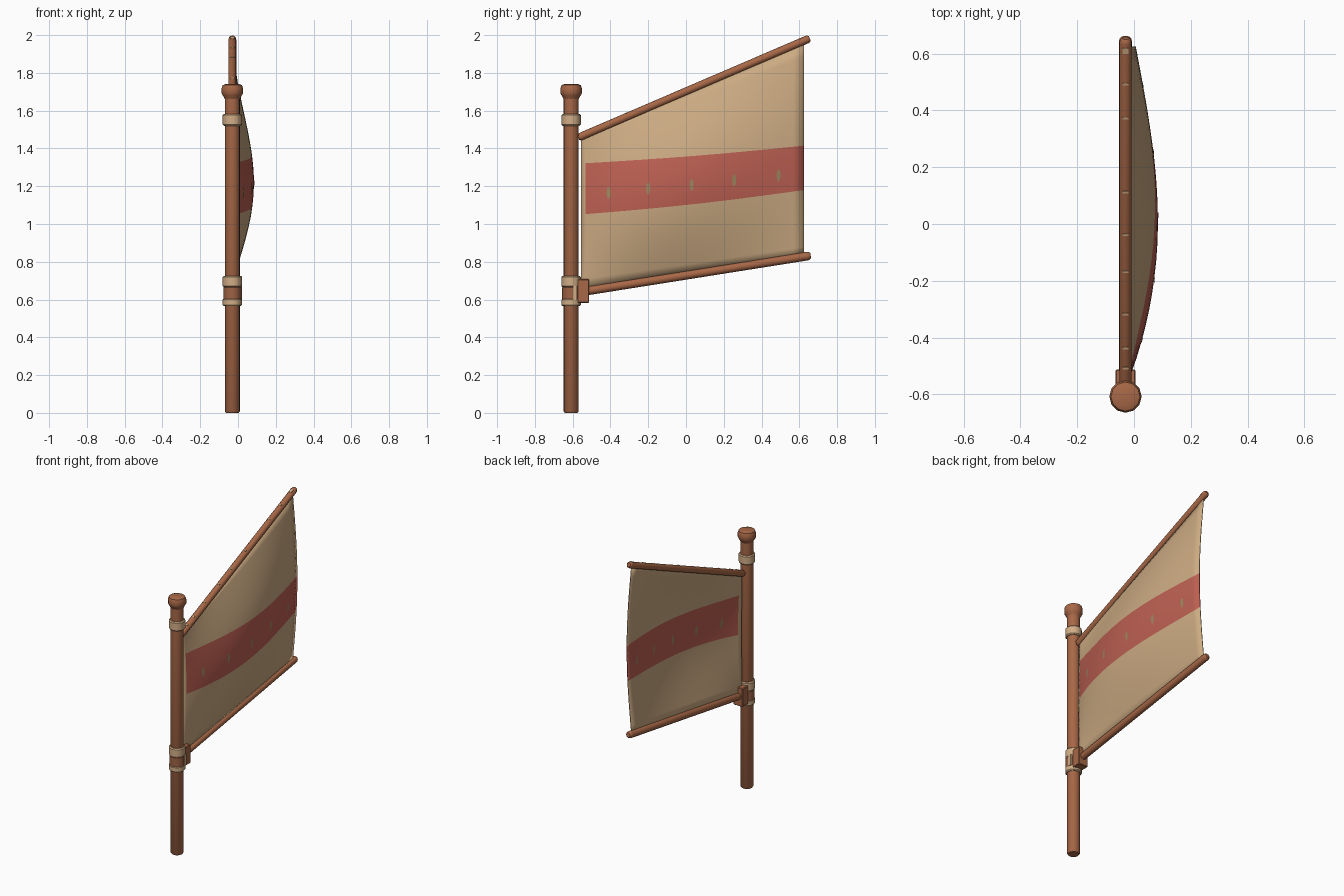
import bpy, bmesh, math
from mathutils import Vector

if "Cube" in bpy.data.objects:
    bpy.data.objects.remove(bpy.data.objects["Cube"])

def material(name, rgb):
    m = bpy.data.materials.new(name)
    m.diffuse_color = (*rgb, 1)
    m.use_nodes = True
    m.node_tree.nodes["Principled BSDF"].inputs["Base Color"].default_value = m.diffuse_color
    return m

WOOD = material("brown_wood", (0.39, 0.138, 0.063))
BAND = material("dark_wood_band", (0.34, 0.125, 0.058))
ROPE = material("pale_rope", (0.64, 0.42, 0.24))
CLOTH = material("tan_cloth", (0.597, 0.402, 0.223))
RED = material("red_stripe", (0.50, 0.115, 0.083))
MARK = material("olive_mark", (0.33, 0.24, 0.11))

MX, MY = -0.03, -0.608      # mast axis

def finish(name, bm, mats, angle=40):
    bmesh.ops.recalc_face_normals(bm, faces=bm.faces)
    me = bpy.data.meshes.new(name)
    bm.to_mesh(me)
    bm.free()
    for m in mats:
        me.materials.append(m)
    ob = bpy.data.objects.new(name, me)
    bpy.context.collection.objects.link(ob)
    bpy.context.view_layer.objects.active = ob
    ob.select_set(True)
    bpy.ops.object.shade_smooth_by_angle(angle=math.radians(angle))
    ob.select_set(False)
    return ob

def lathe(name, origin, axis, profile, mat, sides=12):
    """Closed turned part: profile is (radius, distance along axis)."""
    rot = Vector(axis).to_track_quat('Z', 'Y')
    bm = bmesh.new()
    rings = []
    for r, h in profile:
        rings.append([bm.verts.new(Vector(origin) + rot @ Vector(
            (r * math.cos(2 * math.pi * i / sides), r * math.sin(2 * math.pi * i / sides), h)))
            for i in range(sides)])
    for a, b in zip(rings, rings[1:]):
        for i in range(sides):
            j = (i + 1) % sides
            bm.faces.new((a[i], a[j], b[j], b[i]))
    bm.faces.new(rings[0][::-1])
    bm.faces.new(rings[-1])
    return finish(name, bm, [mat])

def box(name, centre, size, mat, bevel=0.0, rot_x=0.0):
    bm = bmesh.new()
    bmesh.ops.create_cube(bm, size=1)
    bmesh.ops.scale(bm, vec=size, verts=bm.verts)
    if bevel:
        bmesh.ops.bevel(bm, geom=bm.edges[:], offset=bevel, segments=1, affect='EDGES')
    ob = finish(name, bm, [mat], 20)
    ob.location = centre
    ob.rotation_euler.x = rot_x
    return ob

# Mast with turned knob
lathe("mast", (MX, MY, 0), (0, 0, 1),
      [(0.034, 0), (0.04, 0.008), (0.04, 1.67)], WOOD, 16)
lathe("mast_knob", (MX, MY, 0), (0, 0, 1),
      [(0.039, 1.66), (0.05, 1.68), (0.057, 1.692), (0.057, 1.718), (0.051, 1.735), (0.035, 1.741)], WOOD)

# Collars around the mast
def collar(name, z0, z1, r, mat):
    lathe(name, (MX, MY, 0), (0, 0, 1),
          [(r - 0.006, z0), (r, z0 + 0.006), (r, z1 - 0.006), (r - 0.006, z1)], mat)

collar("upper_collar", 1.52, 1.582, 0.051, ROPE)
collar("lower_collar_top", 0.665, 0.726, 0.051, ROPE)
collar("lower_collar_middle", 0.595, 0.67, 0.048, BAND)
collar("lower_collar_bottom", 0.565, 0.605, 0.051, ROPE)
box("collar_lashing", (MX + 0.044, MY + 0.02, 0.635), (0.012, 0.022, 0.075), ROPE)

# Spars
def spar(name, a, b, r):
    a, b = Vector(a), Vector(b)
    n = (b - a).length
    lathe(name, a, b - a, [(r * 0.6, 0), (r * 0.92, r * 0.35), (r, r * 0.8), (r, n - r * 0.8),
                           (r * 0.92, n - r * 0.35), (r * 0.6, n)], WOOD)

GA, GB = Vector((MX, -0.57, 1.457)), Vector((MX, 0.655, 1.983))
spar("gaff", GA, GB, 0.021)
spar("boom", (MX, -0.56, 0.640), (MX, 0.66, 0.833), 0.023)
box("boom_bracket", (MX, -0.544, 0.645), (0.07, 0.062, 0.125), WOOD, 0.004)

# Pale lashings on top of the gaff
slope = math.atan2(GB.z - GA.z, GB.y - GA.y)
for y in (0.617, 0.5, 0.38, 0.12, -0.03, -0.16, -0.31, -0.43, -0.5):
    p = GA.lerp(GB, (y - GA.y) / (GB.y - GA.y))
    off = Vector((0, -math.sin(slope), math.cos(slope))) * 0.0195
    box("gaff_lashing", p + off, (0.022, 0.022 if y > 0.6 else 0.008, 0.004), ROPE, 0, slope)

# Sail surface: u runs from mast to free edge, z limits follow the spars
Y0, Y1 = -0.555, 0.625
def mix(a, b, t):
    return a + (b - a) * t

def sail_point(y, z):
    u = (y - Y0) / (Y1 - Y0)
    v = (z - mix(0.65, 0.83, u)) / (mix(1.46, 1.965, u) - mix(0.65, 0.83, u))
    v = min(max(v, 0), 1)
    depth = 0.094 * math.sin(math.pi * u ** 0.85) + 0.03 * u + 0.004
    return Vector((MX + depth * math.sin(math.pi * v), y, z))

us = [0, 0.02] + [0.02 + 0.98 * i / 20 for i in range(1, 21)]
bm = bmesh.new()
cols = []
for u in us:
    levels = [mix(0.65, 0.83, u), mix(1.05, 1.18, u) - 0.02 * math.sin(math.pi * u) * 0.5,
              mix(1.32, 1.415, u) - 0.008 * math.sin(math.pi * u), mix(1.46, 1.965, u)]
    zs = []
    for k, n in enumerate((7, 5, 7)):
        zs += [mix(levels[k], levels[k + 1], i / n) for i in range(n)]
    zs.append(levels[3])
    cols.append([bm.verts.new(sail_point(mix(Y0, Y1, u), z)) for z in zs])
for c, (a, b) in enumerate(zip(cols, cols[1:])):
    for i in range(len(a) - 1):
        f = bm.faces.new((a[i], b[i], b[i + 1], a[i + 1]))
        f.material_index = 1 if c > 0 and 7 <= i < 12 else 0
sail = finish("sail", bm, [CLOTH, RED])
mod = sail.modifiers.new("thickness", 'SOLIDIFY')
mod.thickness = 0.005
mod.offset = 0

# Small painted marks along the stripe, on both faces of the cloth
for y, z in ((-0.41, 1.165), (-0.2, 1.188), (0.03, 1.207), (0.255, 1.232), (0.49, 1.257)):
    for side in (-1, 1):
        bm = bmesh.new()
        vs = []
        for i in range(8):
            t = 2 * math.pi * i / 8
            p = sail_point(y + 0.011 * math.cos(t), z + 0.033 * math.sin(t))
            vs.append(bm.verts.new(p + Vector((side * 0.0045, 0, 0))))
        bm.faces.new(vs if side > 0 else vs[::-1])
        finish("stripe_mark", bm, [MARK])
